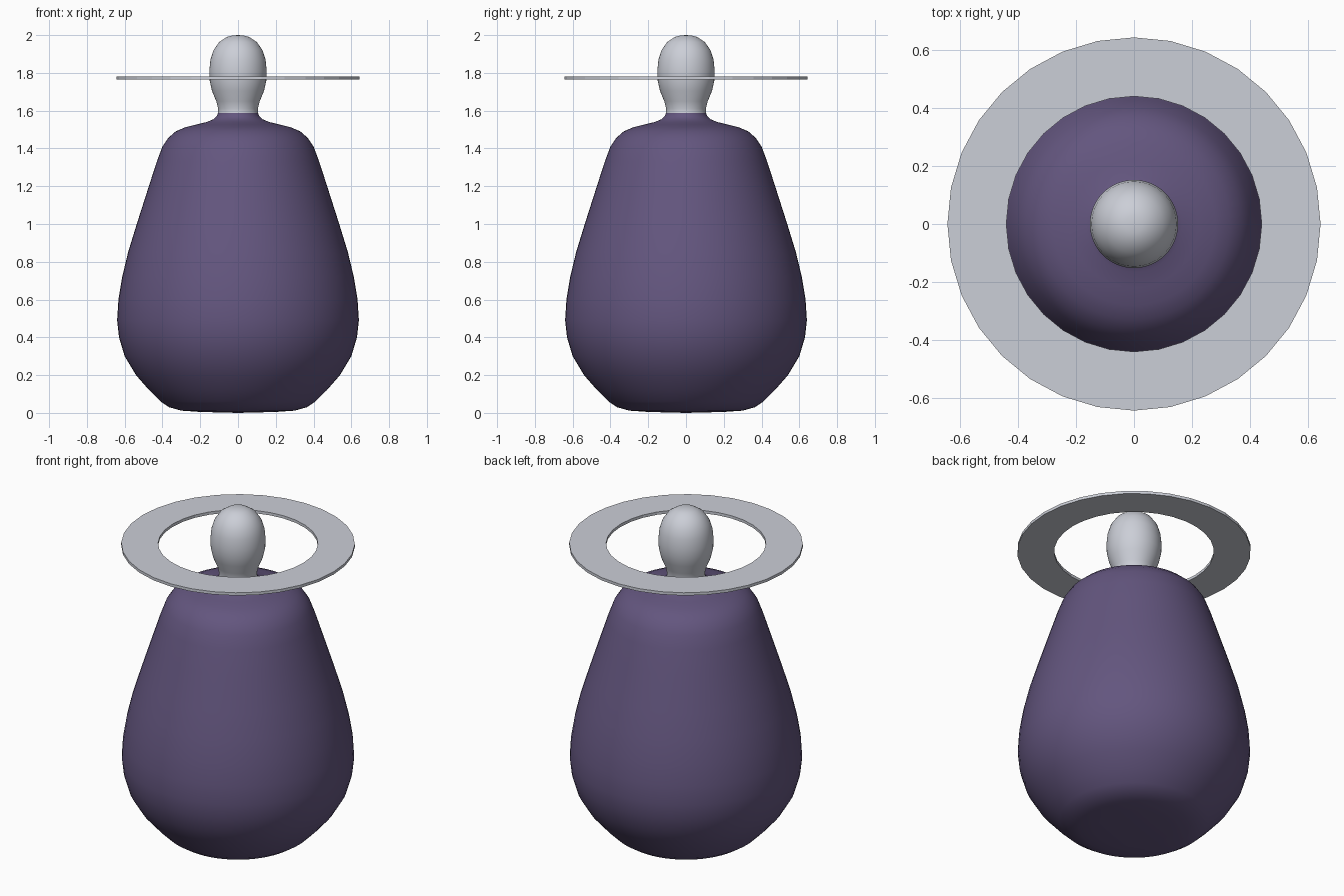
import bpy, bmesh, math

if "Cube" in bpy.data.objects:
    bpy.data.objects.remove(bpy.data.objects["Cube"])

def material(name, rgb):
    m = bpy.data.materials.new(name)
    m.diffuse_color = (*rgb, 1)
    m.use_nodes = True
    m.node_tree.nodes["Principled BSDF"].inputs["Base Color"].default_value = m.diffuse_color
    return m

purple = material("purple robe", (0.125, 0.092, 0.21))
grey = material("pale grey", (0.60, 0.62, 0.68))

def lathe(name, profile, steps, mats, closed=False, smooth=True):
    """Revolve (radius, z) points about the z axis."""
    bm = bmesh.new()
    vs = [bm.verts.new((r, 0, z)) for r, z in profile]
    pairs = list(zip(vs, vs[1:])) + ([(vs[-1], vs[0])] if closed else [])
    es = [bm.edges.new(p) for p in pairs]
    bmesh.ops.spin(bm, geom=vs + es, cent=(0, 0, 0), axis=(0, 0, 1),
                   angle=2 * math.pi, steps=steps)
    bmesh.ops.remove_doubles(bm, verts=bm.verts, dist=1e-4)
    bmesh.ops.recalc_face_normals(bm, faces=bm.faces)
    me = bpy.data.meshes.new(name)
    bm.to_mesh(me)
    bm.free()
    for m in mats:
        me.materials.append(m)
    for p in me.polygons:
        p.use_smooth = smooth
    ob = bpy.data.objects.new(name, me)
    bpy.context.collection.objects.link(ob)
    return ob

# Robe, neck and head as one smooth turned form
figure = lathe("robed_figure", [
    (0, 0.0), (0.2, 0.005), (0.30, 0.012), (0.365, 0.03), (0.41, 0.06),
    (0.47, 0.12), (0.54, 0.20), (0.60, 0.30), (0.63, 0.40), (0.64, 0.49),
    (0.633, 0.60), (0.613, 0.72), (0.582, 0.85), (0.536, 1.0), (0.472, 1.2),
    (0.43, 1.33), (0.40, 1.41), (0.37, 1.455), (0.33, 1.49), (0.28, 1.512),
    (0.22, 1.527), (0.165, 1.54), (0.13, 1.555), (0.112, 1.572),
    (0.106, 1.588), (0.105, 1.61), (0.115, 1.65), (0.138, 1.705),
    (0.15, 1.76), (0.152, 1.81), (0.146, 1.87), (0.130, 1.92),
    (0.10, 1.963), (0.06, 1.99), (0.03, 1.998), (0, 2.0)],
    64, [purple, grey])
for p in figure.data.polygons:
    p.material_index = int(p.center.z > 1.588)

# Flat halo around the head
lathe("halo_ring", [(0.44, 1.764), (0.643, 1.764), (0.643, 1.781), (0.44, 1.781)],
      32, [grey], closed=True, smooth=False)
